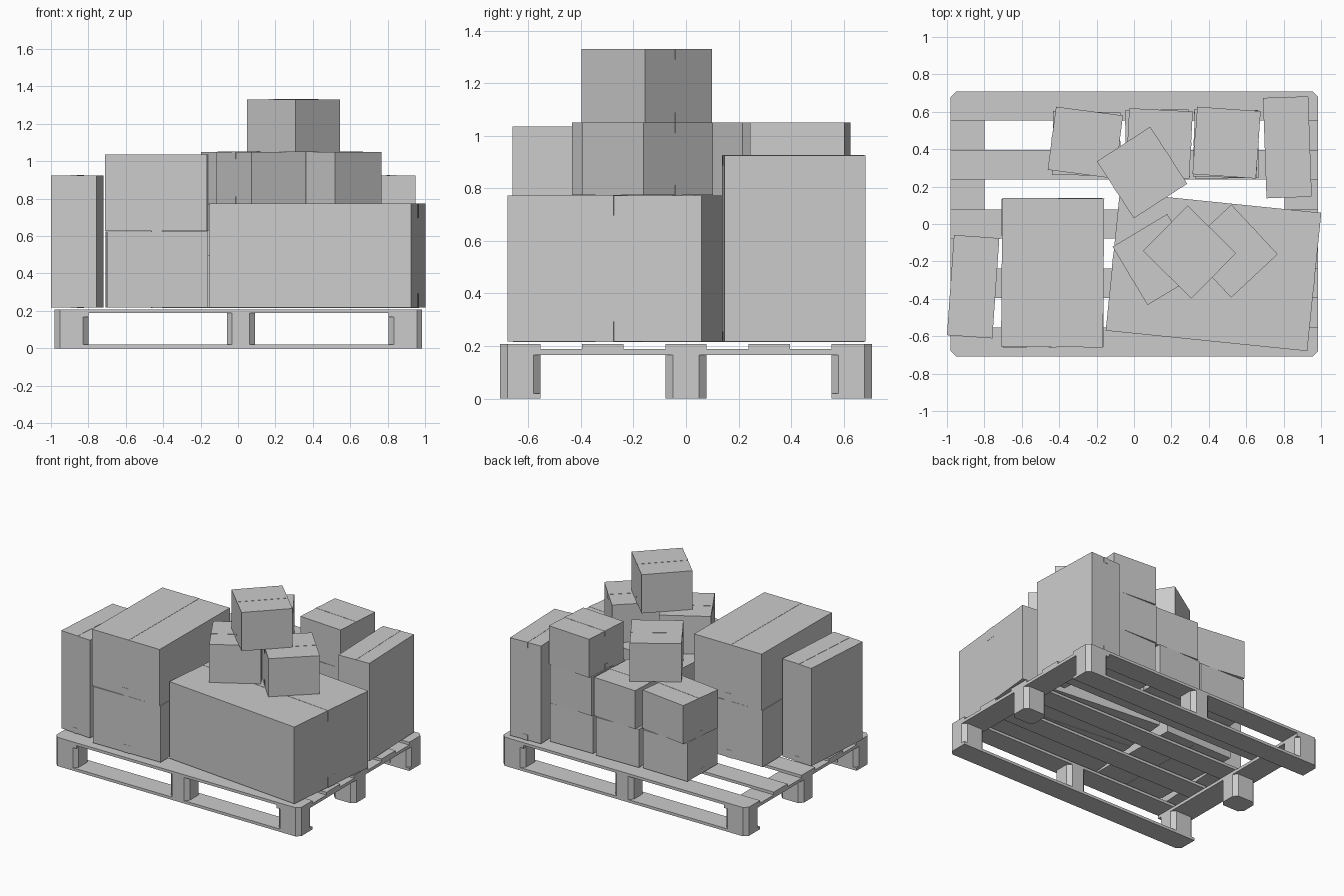
import bpy, bmesh
from math import radians
from mathutils import Matrix, Vector

if "Cube" in bpy.data.objects:
    bpy.data.objects.remove(bpy.data.objects["Cube"])


def finish(bm, name):
    bmesh.ops.recalc_face_normals(bm, faces=bm.faces)
    mesh = bpy.data.meshes.new(name)
    bm.to_mesh(mesh)
    bm.free()
    ob = bpy.data.objects.new(name, mesh)
    bpy.context.collection.objects.link(ob)
    return ob


def add_cuboid(bm, x, y, z):
    """Axis-aligned cuboid from three (min, max) ranges."""
    centre = Vector(((x[0] + x[1]) / 2, (y[0] + y[1]) / 2, (z[0] + z[1]) / 2))
    size = (x[1] - x[0], y[1] - y[0], z[1] - z[0], 1)
    bmesh.ops.create_cube(bm, size=1, matrix=Matrix.Translation(centre) @ Matrix.Diagonal(size))


def slab(name, x, y, z, chamfer=None):
    """Board or block; chamfer cuts the vertical edges accepted by the test."""
    bm = bmesh.new()
    add_cuboid(bm, x, y, z)
    if chamfer:
        edges = [e for e in bm.edges
                 if abs(e.verts[0].co.z - e.verts[1].co.z) > 1e-4
                 and chamfer(e.verts[0].co)]
        bmesh.ops.bevel(bm, geom=edges, offset=0.028, segments=1, affect='EDGES')
    return finish(bm, name)


def outer_corner(co):
    return abs(co.x) > 0.97 and abs(co.y) > 0.70


# Pallet
X0, X1, Y = -0.98, 0.985, 0.708
rows = [(-Y, -0.553), (-0.078, 0.078), (0.553, Y)]
cols = [(X0, -0.80), (-0.06, 0.09), (0.805, X1)]

# deck boards, the three wide gaps shared evenly
for i, y in enumerate([rows[0], (-0.396, -0.238), rows[1], (0.238, 0.396), rows[2]]):
    slab(f"deck_board_{i + 1}", (X0, X1), y, (0.188, 0.208), outer_corner)

# cross boards under both ends
for name, x in (("left", cols[0]), ("right", cols[2])):
    slab(f"cross_board_{name}", x, (-Y, Y), (0.166, 0.188), outer_corner)

# bottom runners along front and back
for name, y in (("front", rows[0]), ("back", rows[2])):
    slab(f"runner_{name}", (X0, X1), y, (0, 0.02), outer_corner)

# chamfered feet around the edge
for r, y in enumerate(rows):
    for c, x in enumerate(cols):
        if r == 1 and c == 1:
            continue
        top = 0.166 if c != 1 else 0.188
        bottom = 0.0 if r == 1 else 0.02
        slab(f"foot_{r + 1}_{c + 1}", x, y, (bottom, top), lambda co: True)


# Cardboard boxes, each with tape along one axis, folded over the ends
def carton(name, centre, size, z, angle, tape_axis='x', tape_width=0.035):
    w, d = size
    h = z[1] - z[0]
    place = Matrix.Translation((*centre, z[0])) @ Matrix.Rotation(radians(angle), 4, 'Z')
    bm = bmesh.new()
    add_cuboid(bm, (-w / 2, w / 2), (-d / 2, d / 2), (0, h))
    finish(bm, name).matrix_world = place

    bm = bmesh.new()
    half, t = (w if tape_axis == 'x' else d) / 2, 0.0015
    drop, across = tape_width * 1.1, (-tape_width / 2, tape_width / 2)
    add_cuboid(bm, (-half, half), across, (h, h + t))
    add_cuboid(bm, (-half, half), across, (-t, 0))
    for a in ((-half - t, -half), (half, half + t)):
        add_cuboid(bm, a, across, (h - drop, h + t))
        add_cuboid(bm, a, across, (-t, drop))
    turn = Matrix.Rotation(radians(90), 4, 'Z') if tape_axis == 'y' else Matrix()
    finish(bm, name + "_tape").matrix_world = place @ turn


BASE, L1, L2, L3, L4 = 0.217, 0.494, 0.772, 1.05, 1.33

# large boxes
carton("large_box", (0.425, -0.255), (1.083, 0.743), (BASE, 0.773), -5.8, 'x', 0.07)
carton("long_box_lower", (-0.435, -0.26), (0.54, 0.795), (BASE, 0.625), 0.6, 'y', 0.05)
carton("long_box_upper", (-0.435, -0.26), (0.545, 0.795), (0.627, 1.035), -0.5, 'y', 0.05)
carton("tall_box_left", (-0.86, -0.335), (0.243, 0.537), (BASE, 0.925), -4.0, 'y')
carton("tall_box_right", (0.82, 0.41), (0.242, 0.537), (BASE, 0.925), 2.0, 'y')

# back stacks of small boxes
carton("stack_a_box_1", (-0.255, 0.43), (0.361, 0.34), (BASE, L1), -1.0)
carton("stack_a_box_2", (-0.26, 0.435), (0.361, 0.34), (L1, L2), -7.5)
carton("stack_b_box_1", (0.125, 0.43), (0.34, 0.361), (BASE, L1), 1.0)
carton("stack_b_box_2", (0.135, 0.43), (0.34, 0.361), (L1, L2), -3.0)
carton("stack_c_box_1", (0.495, 0.425), (0.34, 0.361), (BASE, L1), 1.0)
carton("stack_c_box_2", (0.49, 0.43), (0.34, 0.361), (L1, L2), -1.5)
carton("stack_c_box_3", (0.495, 0.435), (0.34, 0.361), (L2, L3), -4.0)

# loose small boxes thrown on top
loose = [
    ("loose_box_back", (0.043, 0.275), 33, L2, L3),
    ("loose_box_left", (0.125, -0.19), 31, L2 + 0.002, L3),
    ("loose_box_right", (0.52, -0.145), 43, L2 + 0.002, L3),
    ("loose_box_top", (0.297, -0.15), 45.5, L3, L4),
]
for name, centre, angle, z0, z1 in loose:
    carton(name, centre, (0.34, 0.363), (z0, z1), angle)
